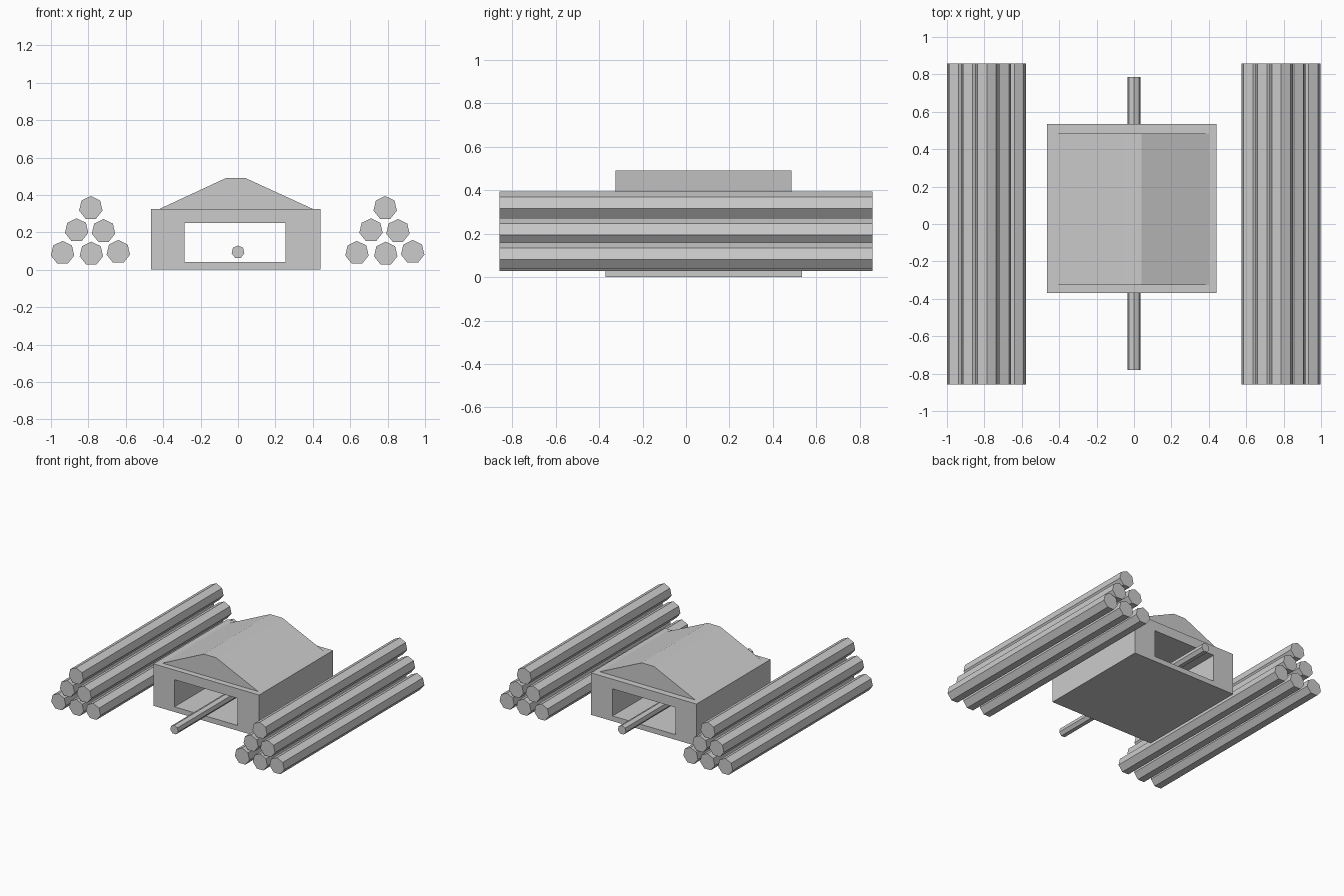
import bpy
import bmesh
import math

cube = bpy.data.objects.get("Cube")
if cube:
    bpy.data.objects.remove(cube, do_unlink=True)

grey = bpy.data.materials.new("plain_grey")
grey.use_nodes = True
colour = (0.6, 0.6, 0.6, 1)
grey.diffuse_color = colour
grey.node_tree.nodes["Principled BSDF"].inputs["Base Color"].default_value = colour


def finish(name, bm):
    bmesh.ops.recalc_face_normals(bm, faces=bm.faces)
    mesh = bpy.data.meshes.new(name)
    bm.to_mesh(mesh)
    bm.free()
    mesh.materials.append(grey)
    obj = bpy.data.objects.new(name, mesh)
    bpy.context.collection.objects.link(obj)
    return obj


def ring(bm, outline, y):
    return [bm.verts.new((x, y, z)) for x, z in outline]


def bridge(bm, a, b):
    for i in range(len(a)):
        j = (i + 1) % len(a)
        bm.faces.new((a[i], a[j], b[j], b[i]))


def prism(name, outline, y0, y1):
    """Solid with an x-z outline running along y."""
    bm = bmesh.new()
    a, b = ring(bm, outline, y0), ring(bm, outline, y1)
    bridge(bm, a, b)
    bm.faces.new(a)
    bm.faces.new(b)
    return finish(name, bm)


def tube(name, outer, inner, y0, y1):
    """Solid along y with an open passage through it."""
    bm = bmesh.new()
    loops = [ring(bm, outer, y0), ring(bm, outer, y1),
             ring(bm, inner, y1), ring(bm, inner, y0)]
    for i in range(4):
        bridge(bm, loops[i], loops[(i + 1) % 4])
    return finish(name, bm)


def rect(x0, x1, z0, z1):
    return [(x0, z0), (x1, z0), (x1, z1), (x0, z1)]


def heptagon(x, z, r):
    return [(x + r * math.sin(math.tau * i / 7), z + r * math.cos(math.tau * i / 7))
            for i in range(7)]


# Hut with an open passage from front to back
tube("hut_body", rect(-0.465, 0.44, 0, 0.325), rect(-0.285, 0.255, 0.04, 0.25),
     -0.37, 0.535)

# Roof with a narrow flat ridge
prism("hut_roof", [(-0.42, 0.325), (0.4, 0.325), (0.04, 0.49), (-0.065, 0.49)],
      -0.325, 0.485)

# Pole through the passage
prism("centre_pole", heptagon(0, 0.095, 0.035), -0.78, 0.785)

# Log stacks, same arrangement on both sides
stack = [(-0.151, 0.09), (0.003, 0.086), (0.147, 0.095),
         (-0.076, 0.211), (0.068, 0.207), (0, 0.33)]
for side, centre in (("right", -0.787), ("left", 0.787)):
    for n, (x, z) in enumerate(stack, 1):
        prism(f"{side}_log_{n}", heptagon(centre + x, z, 0.064), -0.858, 0.858)
